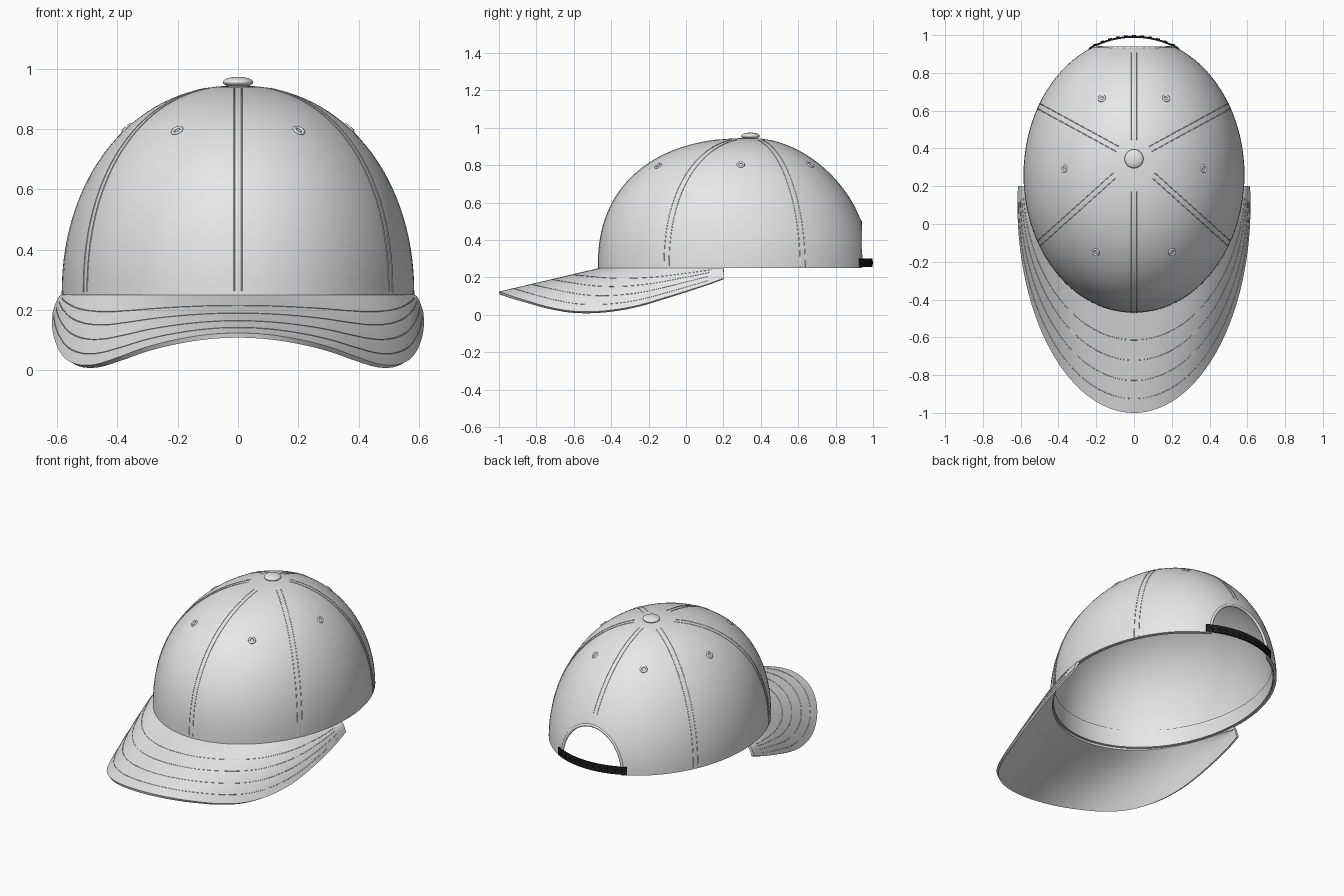
import bpy, bmesh, math
from math import sin, cos, pi, radians
from mathutils import Vector

if "Cube" in bpy.data.objects:
    bpy.data.objects.remove(bpy.data.objects["Cube"])


def material(name, v):
    m = bpy.data.materials.new(name)
    m.diffuse_color = (v, v, v, 1)
    m.use_nodes = True
    m.node_tree.nodes["Principled BSDF"].inputs["Base Color"].default_value = m.diffuse_color
    return m


CLOTH = material("light grey cloth", 0.8)
BLACK = material("black plastic", 0.012)
BASE, HEIGHT, APEX = 0.25, 0.695, Vector((0, 0.35))


def finish(ob, mat, angle=40):
    ob.data.materials.clear()
    ob.data.materials.append(mat)
    bpy.ops.object.select_all(action='DESELECT')
    ob.select_set(True)
    bpy.context.view_layer.objects.active = ob
    bpy.ops.object.shade_smooth_by_angle(angle=radians(angle))
    return ob


def apply_all(ob):
    bpy.context.view_layer.objects.active = ob
    for m in list(ob.modifiers):
        bpy.ops.object.modifier_apply(modifier=m.name)


def grid(name, fn, us, vs, thick, closed=False):
    """Sheet fn(u, v) thickened against its normals."""
    bm = bmesh.new()
    rows = [[bm.verts.new(fn(u, v)) for v in vs] for u in us]
    n = len(us)
    for i in range(n if closed else n - 1):
        a, b = rows[i], rows[(i + 1) % n]
        for j in range(len(vs) - 1):
            bm.faces.new((a[j], b[j], b[j + 1], a[j + 1]))
    bmesh.ops.remove_doubles(bm, verts=bm.verts, dist=1e-5)
    me = bpy.data.meshes.new(name)
    bm.to_mesh(me)
    bm.free()
    ob = bpy.data.objects.new(name, me)
    bpy.context.collection.objects.link(ob)
    mod = ob.modifiers.new("thick", 'SOLIDIFY')
    mod.thickness, mod.offset = thick, -1
    apply_all(ob)
    return ob


def tubes(name, paths, radius, mat, res=1):
    cu = bpy.data.curves.new(name, 'CURVE')
    cu.dimensions, cu.bevel_depth, cu.bevel_resolution = '3D', radius, res
    cu.use_fill_caps = True
    for pts in paths:
        sp = cu.splines.new('POLY')
        sp.points.add(len(pts) - 1)
        for p, q in zip(sp.points, pts):
            p.co = (*q, 1)
    ob = bpy.data.objects.new(name, cu)
    bpy.context.collection.objects.link(ob)
    bpy.ops.object.select_all(action='DESELECT')
    ob.select_set(True)
    bpy.context.view_layer.objects.active = ob
    bpy.ops.object.convert(target='MESH')
    return finish(bpy.context.view_layer.objects.active, mat, 80)


def span(a, b, n):
    return [a + (b - a) * i / n for i in range(n + 1)]


# Crown surface: psi = 0 at the front, r = 1 at the rim and 0 at the button
def rim(psi, off=0.0):
    return Vector(((0.585 + off) * sin(psi), 0.26 - (0.73 + off) * cos(psi)))


def power(psi):
    return 2.1 + 0.225 * cos(psi)


def crown_r(psi, r, off=0.0):
    n = power(psi)
    p = APEX.lerp(rim(psi, off), r)
    return Vector((p.x, p.y, BASE + HEIGHT * max(0, 1 - r ** n) ** (1 / n)))


def crown_pt(psi, th, off=0.0):
    return crown_r(psi, max(0.0, cos(th)) ** (2 / power(psi)), off)


def normal(psi, r):
    a = crown_r(psi + .01, r) - crown_r(psi - .01, r)
    b = crown_r(psi, r - .01) - crown_r(psi, r + .01)
    return a.cross(b).normalized()


crown = grid("crown", crown_pt, span(0, 2 * pi, 96)[:-1],
             span(0, pi / 2, 30), 0.014, True)

# Arched opening at the back
bpy.ops.mesh.primitive_cylinder_add(vertices=64, radius=1, depth=0.5,
                                    location=(0, 0.95, BASE), rotation=(pi / 2, 0, 0))
cutter = bpy.context.object
cutter.name = "opening_cutter"
cutter.scale = (0.21, 0.25, 1)
cutter.hide_render = True
mod = crown.modifiers.new("opening", 'BOOLEAN')
mod.operation, mod.object, mod.solver = 'DIFFERENCE', cutter, 'EXACT'
apply_all(crown)
bpy.data.objects.remove(cutter)
finish(crown, CLOTH)


def back_pt(x, z):
    psi, h = pi, max(0, (z - BASE) / HEIGHT)
    for _ in range(12):
        n = power(psi)
        r = (1 - h ** n) ** (1 / n)
        psi = pi - math.asin(x / (0.585 * r))
    p = crown_r(psi, r)
    return Vector((x, p.y - 0.006, z))


tubes("opening_trim", [[back_pt(0.212 * cos(a), BASE + 0.252 * sin(a))
                        for a in span(0, pi, 40)]], 0.009, CLOTH, 2)

# Sweatband inside the rim
band = grid("sweatband", lambda u, v: crown_pt(u, v, -0.016),
            span(radians(-157), radians(157), 80), span(0, 0.12, 3), 0.006)
finish(band, CLOTH)

# Paired stitch lines along the six panel seams
lines = []
for deg in range(0, 360, 60):
    start = 0.5 if deg == 180 else 0.01
    for side in (-1, 1):
        path = []
        for th in span(start, 1.4, 30):
            r = cos(th) ** (2 / power(radians(deg)))
            path.append(crown_pt(radians(deg) + side * min(0.5, 0.014 / (r * 0.65)), th))
        lines.append(path)
tubes("seam_stitching", lines, 0.0022, CLOTH)

# Eyelets, one per panel
for deg, r in ((30, .69), (90, .632), (150, .581)):
    for side in (-1, 1):
        psi = radians(deg * side)
        bpy.ops.mesh.primitive_torus_add(major_radius=0.016, minor_radius=0.006,
                                         major_segments=24, minor_segments=8,
                                         location=crown_r(psi, r))
        ob = bpy.context.object
        ob.name = "eyelet"
        ob.rotation_euler = normal(psi, r).to_track_quat('Z', 'Y').to_euler()
        finish(ob, CLOTH, 80)

# Top button
bpy.ops.mesh.primitive_uv_sphere_add(segments=32, ring_count=16, location=(0, 0.345, 0.956))
button = bpy.context.object
button.name = "top_button"
button.scale = (0.05, 0.05, 0.018)
finish(button, CLOTH, 80)

# Brim: sheet between the crown rim and a drooping outer edge
EDGE = [.108, .102, .085, .06, .028, .004, .004, .03, .083, .143, .205]


def edge_z(phi):
    t = abs(math.degrees(phi)) / 10
    i = min(int(t), 9)
    f = t - i
    a, b, c, d = (EDGE[min(abs(k), 10)] for k in (i - 1, i, i + 1, i + 2))
    return b + 0.5 * f * (c - a + f * (2 * a - 5 * b + 4 * c - d + f * (3 * (b - c) + d - a)))


END = radians(95.2)


def brim_pt(phi, t):
    p = rim(phi * 85.3 / 95.2, -0.006).lerp(
        Vector((0.617 * sin(phi), 0.1 - 1.1 * cos(phi))), t)
    z = BASE + (edge_z(phi) + 0.016 - BASE) * t + 0.02 * sin(pi * t) * sin(phi) ** 2
    return Vector((p.x, p.y, z))


brim = grid("brim", lambda t, phi: brim_pt(phi, t), span(0, 1, 14)[::-1],
            span(-END, END, 96)[::-1], 0.016)
if sum(f.normal.z * f.area for f in brim.data.polygons if f.index < 14 * 96) < 0:
    brim.data.flip_normals()
finish(brim, CLOTH)

# Brim stitch rows
tubes("brim_stitching", [[brim_pt(p, t) for p in span(-END * .95, END * .95, 80)]
                         for t in (0.28, 0.48, 0.68, 0.86)], 0.0018, CLOTH)

# Back strap with studs
finish(grid("strap", lambda a, z: Vector((*rim(a, 0.006), z)),
            span(pi - 0.42, pi + 0.42, 32), [0.255, 0.302], 0.010), BLACK)
for a in span(pi - 0.36, pi + 0.36, 10):
    p = rim(a, 0.006)
    bpy.ops.mesh.primitive_cylinder_add(vertices=12, radius=0.01, depth=0.008,
                                        location=(p.x, p.y, 0.279),
                                        rotation=(pi / 2, 0, a - pi))
    bpy.context.object.name = "strap_stud"
    finish(bpy.context.object, BLACK)
